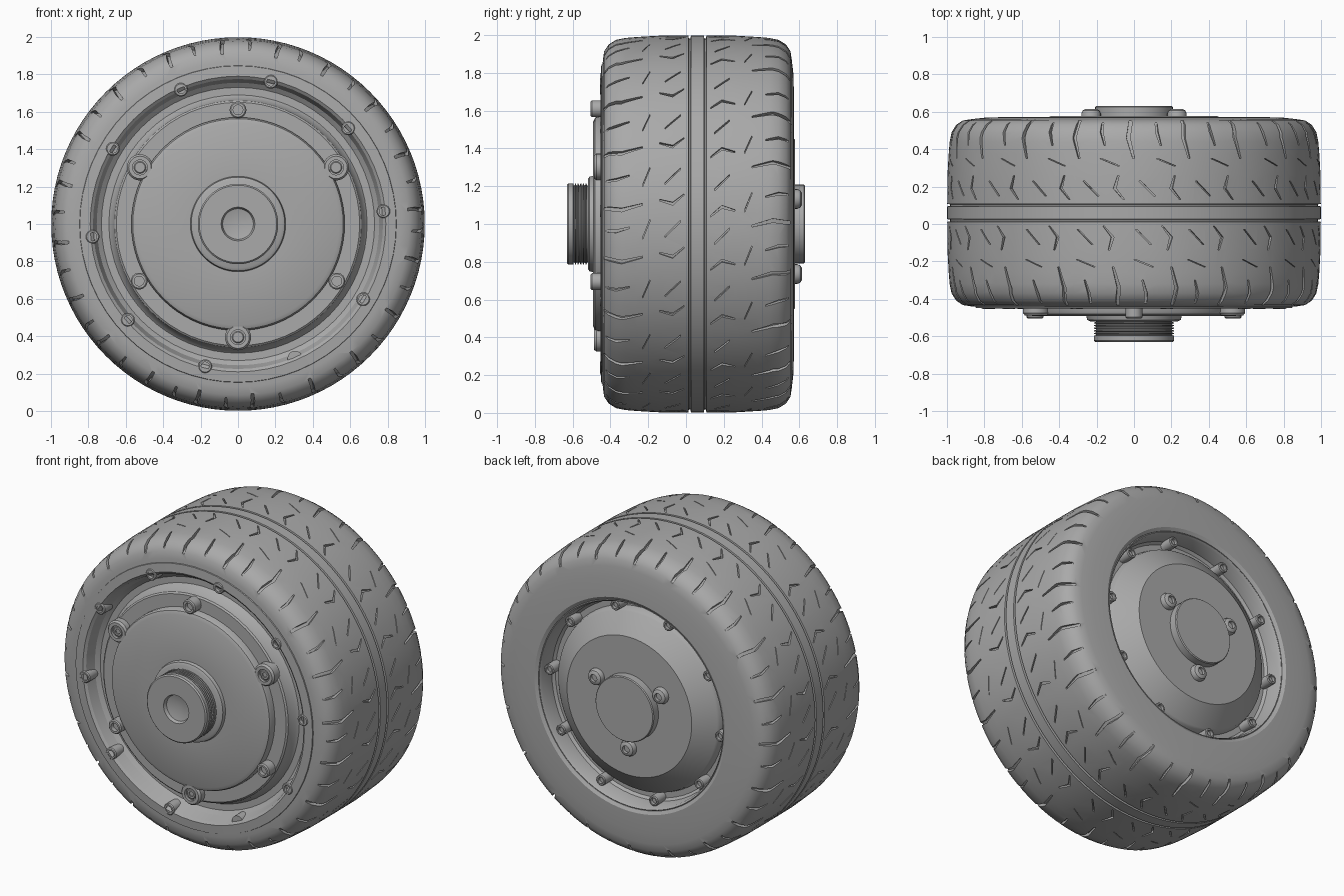
import bpy, bmesh, random
from math import sin, cos, pi, radians

random.seed(4)
if "Cube" in bpy.data.objects:
    bpy.data.objects.remove(bpy.data.objects["Cube"])

grey = bpy.data.materials.new("mid grey")
grey.use_nodes = True
colour = (0.4, 0.4, 0.4, 1)
grey.diffuse_color = colour
grey.node_tree.nodes["Principled BSDF"].inputs["Base Color"].default_value = colour


def finish(name, bm, smooth=True):
    bmesh.ops.recalc_face_normals(bm, faces=bm.faces)
    mesh = bpy.data.meshes.new(name)
    bm.to_mesh(mesh)
    bm.free()
    mesh.materials.append(grey)
    ob = bpy.data.objects.new(name, mesh)
    bpy.context.collection.objects.link(ob)
    if smooth:
        shade(ob)
    return ob


def shade(ob):
    bpy.ops.object.select_all(action='DESELECT')
    ob.select_set(True)
    bpy.context.view_layer.objects.active = ob
    bpy.ops.object.shade_smooth_by_angle(angle=radians(32))


def polar(angle, r):
    return r * cos(radians(angle)), 1 + r * sin(radians(angle))


def lathe(name, profile, seg=64, centre=(0, 1), turn=0, smooth=True):
    """Revolve a closed (radius, y) profile around an axis along y."""
    bm = bmesh.new()
    cx, cz = centre
    rings = []
    for r, y in profile:
        n = seg if r > 0 else 1
        rings.append([bm.verts.new((cx + r * cos(turn + 2 * pi * i / n), y,
                                    cz + r * sin(turn + 2 * pi * i / n))) for i in range(n)])
    for a, b in zip(rings, rings[1:] + rings[:1]):
        if len(a) == len(b) == 1:
            continue
        for i in range(seg):
            j = (i + 1) % seg
            corners = [a[i % len(a)], a[j % len(a)], b[j % len(b)], b[i % len(b)]]
            bm.faces.new(list(dict.fromkeys(corners)))
    return finish(name, bm, smooth)


def bolt(name, centre, back, front, r, socket=0.5):
    """Socket-head screw whose head ends at y = front."""
    d = 1 if back > front else -1
    rim = r * 0.15
    lathe(name, [(0, back), (r, back), (r, front + d * rim), (r - rim, front),
                 (r * socket, front), (r * socket, front + d * r * 0.6),
                 (0, front + d * r * 0.6)], 18, centre)


# Tyre: half profile mirrored about the tread centre, with two fine grooves
MID = 0.06
shoulder = [(0.99, 0.32), (0.985, 0.38), (0.975, 0.43), (0.95, 0.47), (0.915, 0.493), (0.87, 0.5)]
groove = [(0.998, 0.034), (0.982, 0.037), (0.982, 0.045), (0.998, 0.048), (0.997, 0.2)]
half = groove + shoulder
back_side = [(r, MID + u) for r, u in half] + [(0.8, 0.568), (0.68, 0.572), (0.66, 0.56), (0.64, 0.4)]
front_side = [(r, MID - u) for r, u in half] + [(0.84, -0.442), (0.8, -0.3)]
tyre = lathe("tyre", back_side + front_side[::-1], 96, smooth=False)

# Tread slits: bent strips cut into the tyre
cut = bmesh.new()


def slit(angle, path, width):
    """Path points are (sideways offset, y, floor radius)."""
    rings = []
    for k, (t, y, floor) in enumerate(path):
        w = width * (0.5 if k in (0, len(path) - 1) else 1) / 2
        ring = []
        for side, r in ((-w, floor), (w, floor), (w, 1.05), (-w, 1.05)):
            a = radians(angle) + t + side
            ring.append(cut.verts.new((r * cos(a), y, 1 + r * sin(a))))
        rings.append(ring)
    for a, b in zip(rings, rings[1:]):
        for i in range(4):
            cut.faces.new((a[i], a[(i + 1) % 4], b[(i + 1) % 4], b[i]))
    cut.faces.new(rings[0])
    cut.faces.new(rings[-1])


PITCH = 18
for n in range(360 // PITCH):
    for side in (1, -1):
        base = n * PITCH + (0 if side > 0 else 7)
        jig = random.uniform(-1.2, 1.2)

        def mark(angle, points, width):
            slit(base + angle + jig, [(t * side, MID + side * u, f) for t, u, f in points], width)

        # long shoulder slot, short shoulder nick, zigzag and small diagonal cuts
        mark(0, [(0, 0.29, 0.978), (0.03, 0.4, 0.962), (0.02, 0.47, 0.925), (0.02, 0.53, 0.885)], 0.02)
        mark(9, [(0, 0.36, 0.972), (0.02, 0.43, 0.95), (0.02, 0.52, 0.915)], 0.016)
        mark(3, [(0, 0.07, 0.985), (0.05, 0.13, 0.982), (0.03, 0.2, 0.982)], 0.016)
        mark(11, [(0, 0.09, 0.985), (0.08, 0.17, 0.982)], 0.022)
        mark(8, [(-0.06, 0.25, 0.982), (0.04, 0.29, 0.98)], 0.024)
cutter = finish("tread_cutter", cut, False)
mod = tyre.modifiers.new("tread", 'BOOLEAN')
mod.operation = 'DIFFERENCE'
mod.solver = 'MANIFOLD'
mod.object = cutter
bpy.context.view_layer.objects.active = tyre
bpy.ops.object.modifier_apply(modifier=mod.name)
bpy.data.objects.remove(cutter)
shade(tyre)

# Front rim: flange, sloped well and inner seat
lathe("front_rim", [(0.85, -0.43), (0.845, -0.448), (0.79, -0.452), (0.775, -0.44), (0.755, -0.38),
                    (0.73, -0.36), (0.69, -0.36), (0.675, -0.375), (0.66, -0.43),
                    (0.65, -0.438), (0.5, -0.438), (0.5, -0.2), (0.85, -0.2)])

# Motor cover with raised hub collar
lathe("front_cover", [(0, -0.3), (0.57, -0.3), (0.57, -0.465), (0.562, -0.482), (0.54, -0.492),
                      (0.255, -0.492), (0.25, -0.512), (0.235, -0.52), (0, -0.52)], 72)

# Threaded hub with a recessed centre
thread = [(0.215, -0.5)]
for k in range(6):
    y = -0.52 - k * 0.014
    thread += [(0.203, y), (0.203, y - 0.004), (0.215, y - 0.007), (0.215, y - 0.011)]
thread += [(0.215, -0.622), (0.207, -0.63), (0.09, -0.63), (0.082, -0.61), (0, -0.59), (0, -0.5)]
lathe("threaded_hub", thread, 48)

# Cover screws: alternating bosses and rounded lugs
for k in range(6):
    angle = 90 + 60 * k
    spot = polar(angle, 0.61)
    if k % 2:
        lug = polar(angle, 0.605)
        lathe("cover_lug", [(0, -0.42), (0.07, -0.42), (0.07, -0.475), (0.06, -0.488), (0.04, -0.488),
                            (0.04, -0.47), (0, -0.47)], 24, lug)
        bolt("lug_screw", lug, -0.42, -0.478, 0.032)
    else:
        bolt("cover_screw", spot, -0.42, -0.505, 0.045, 0.58)

# Rim bolts on both sides; one front position is a plain plug
for k in range(10):
    angle = 5 + 36 * k
    if k == 8:
        lathe("rim_plug", [(0, -0.3), (0.04, -0.3), (0.04, -0.44), (0, -0.44)], 24, polar(angle, 0.78))
    else:
        bolt("front_rim_bolt", polar(angle, 0.78), -0.3, -0.455, 0.037, 0.6)
    bolt("back_rim_bolt", polar(angle, 0.61), 0.38, 0.53, 0.033, 0.6)

# Back rim: well, cone and flat face
lathe("back_rim", [(0, 0.3), (0.67, 0.3), (0.67, 0.55), (0.655, 0.56), (0.645, 0.545), (0.635, 0.46),
                   (0.62, 0.445), (0.585, 0.445), (0.575, 0.48), (0.565, 0.49), (0.445, 0.577), (0, 0.577)])
lathe("back_hub_cap", [(0, 0.5), (0.208, 0.5), (0.208, 0.624), (0.203, 0.63), (0, 0.63)], 48)

# Back face screws with domed heads
for angle in (30, 150, 270):
    lathe("back_face_screw", [(0, 0.56), (0.052, 0.56), (0.052, 0.59), (0.045, 0.606), (0.03, 0.615),
                              (0.024, 0.615), (0.024, 0.595), (0, 0.595)], 20, polar(angle, 0.265))
